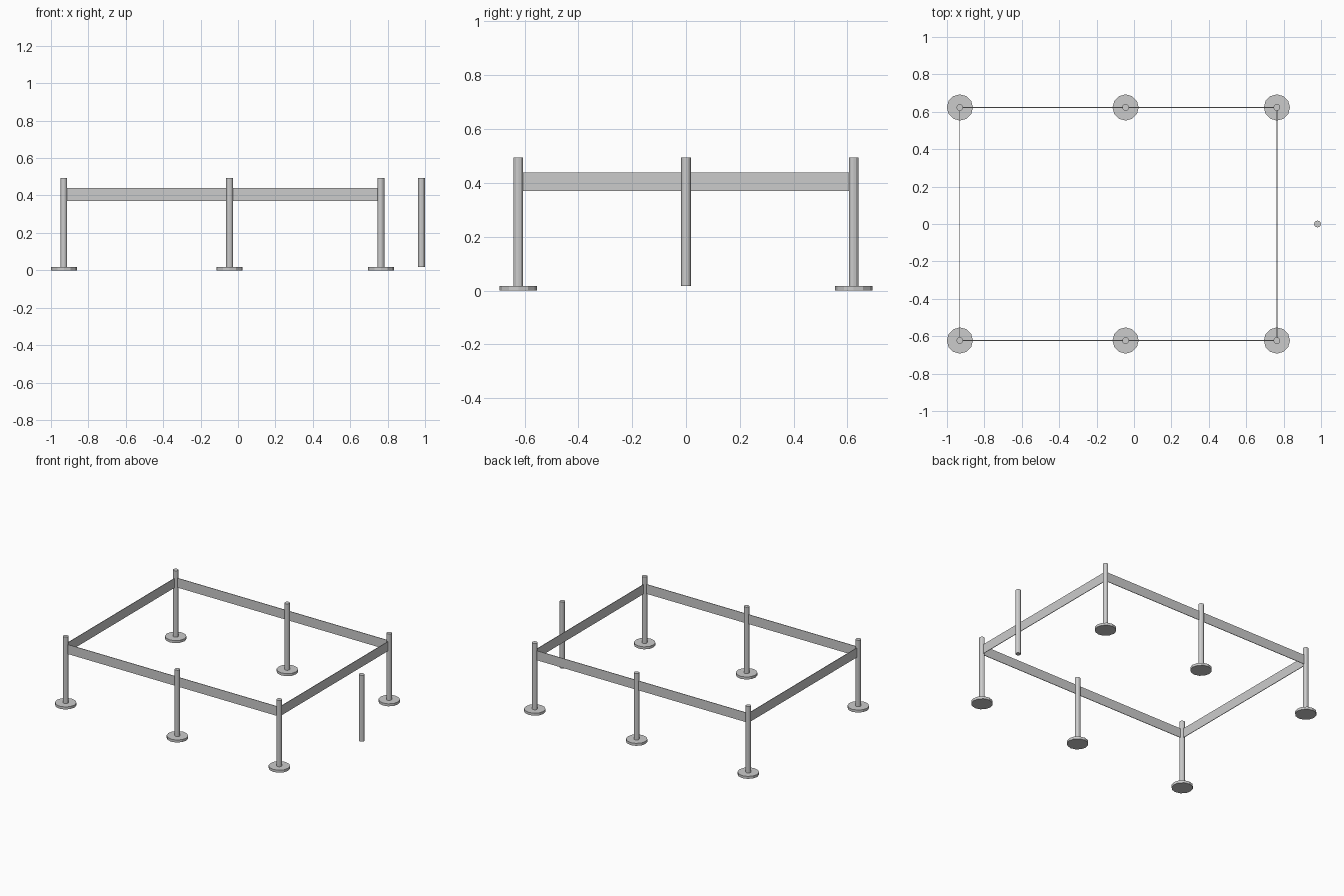
import bpy, math

if "Cube" in bpy.data.objects:
    bpy.data.objects.remove(bpy.data.objects["Cube"])

POST_X = (-0.931, -0.045, 0.764)
SIDE_Y = 0.623
BASE_H, TOP = 0.018, 0.494


def cylinder(name, x, y, z0, z1, radius, sides):
    bpy.ops.mesh.primitive_cylinder_add(vertices=sides, radius=radius, depth=z1 - z0,
                                        location=(x, y, (z0 + z1) / 2))
    bpy.context.object.name = name
    return bpy.context.object


def belt(name, x, y, sx, sy):
    bpy.ops.mesh.primitive_cube_add(size=1, location=(x, y, 0.405))
    ob = bpy.context.object
    ob.name = name
    ob.scale = (sx, sy, 0.068)


# posts standing on round foot plates
for side, y in (("front", -SIDE_Y), ("back", SIDE_Y)):
    for place, x in zip(("left", "middle", "right"), POST_X):
        cylinder(f"{side}_{place}_foot", x, y, 0, BASE_H, 0.07, 12)
        cylinder(f"{side}_{place}_post", x, y, BASE_H, TOP, 0.018, 12)

# loose post without a foot
cylinder("loose_post", 0.981, 0, BASE_H, TOP, 0.018, 12)

# thin belts running round the rectangle
length = POST_X[2] - POST_X[0]
middle = (POST_X[2] + POST_X[0]) / 2
for side, y in (("front", -SIDE_Y), ("back", SIDE_Y)):
    belt(f"{side}_belt", middle, y, length, 0.004)
for side, x in (("left", POST_X[0]), ("right", POST_X[2])):
    belt(f"{side}_belt", x, 0, 0.004, SIDE_Y * 2)
